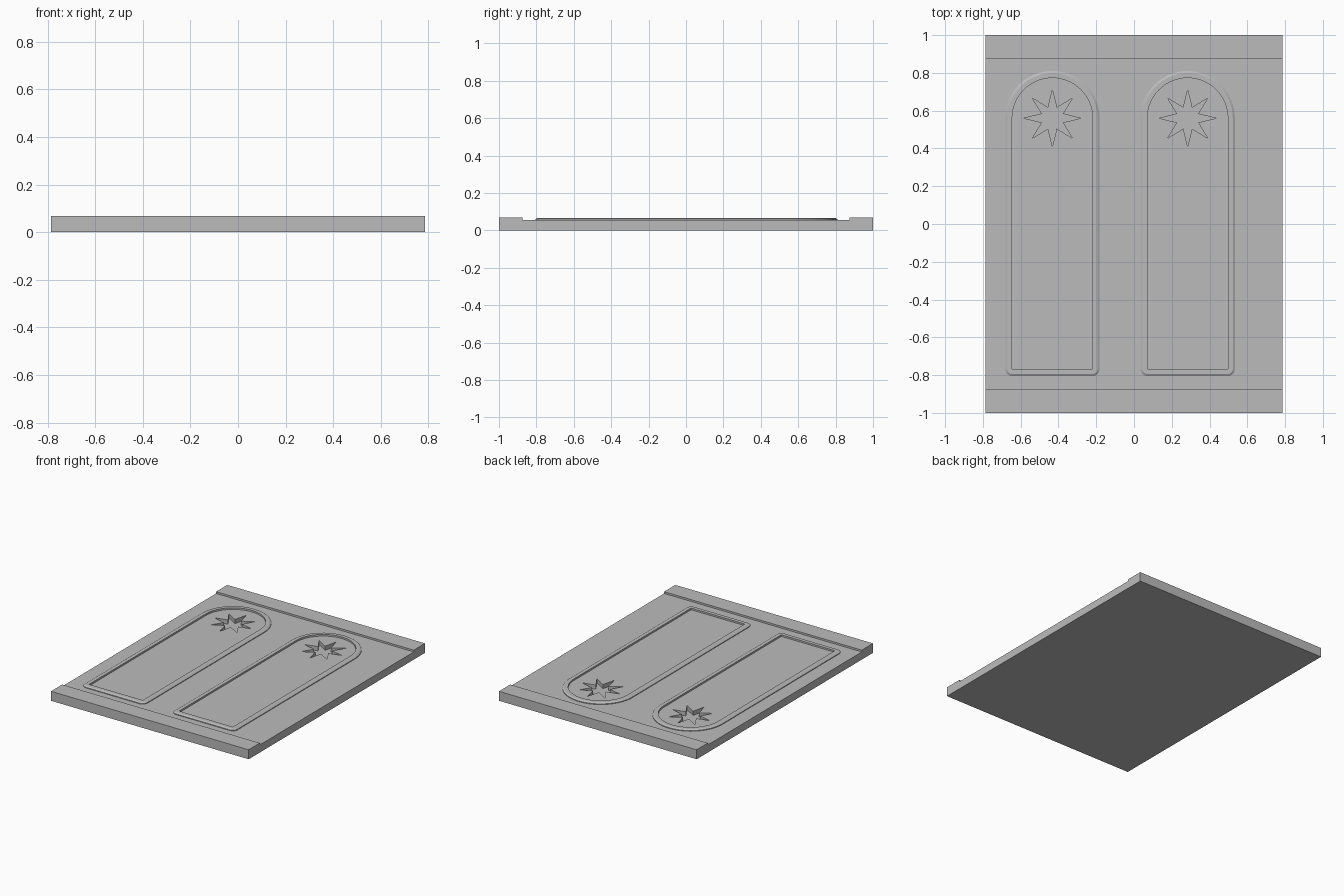
import bpy, bmesh, math
from math import pi, cos, sin

if "Cube" in bpy.data.objects:
    bpy.data.objects.remove(bpy.data.objects["Cube"])

HALF_W, TOP, FIELD = 0.785, 0.068, 0.055
POCKET_FLOOR = 0.025
PANEL_X = (-0.432, 0.284)
ARCH_Y, ARCH_R, BASE_Y = 0.56, 0.25, -0.805

stone = bpy.data.materials.new("plain grey")
stone.use_nodes = True
grey = (0.5, 0.5, 0.5, 1)
stone.diffuse_color = grey
stone.node_tree.nodes["Principled BSDF"].inputs["Base Color"].default_value = grey


def finish(bm, name):
    bmesh.ops.remove_doubles(bm, verts=bm.verts, dist=0.00005)
    bmesh.ops.recalc_face_normals(bm, faces=bm.faces)
    mesh = bpy.data.meshes.new(name)
    bm.to_mesh(mesh)
    bm.free()
    mesh.materials.append(stone)
    obj = bpy.data.objects.new(name, mesh)
    bpy.context.scene.collection.objects.link(obj)
    return obj


def prism(name, points, offset):
    bm = bmesh.new()
    face = bm.faces.new([bm.verts.new(p) for p in points])
    moved = bmesh.ops.extrude_face_region(bm, geom=[face])["geom"]
    verts = [v for v in moved if isinstance(v, bmesh.types.BMVert)]
    bmesh.ops.translate(bm, verts=verts, vec=offset)
    return finish(bm, name)


def arch_outline(cx, inset):
    """Round-headed outline whose lower corners sharpen towards the inside."""
    r = ARCH_R - inset
    pts = [(cx + r * cos(pi * i / 32), ARCH_Y + r * sin(pi * i / 32)) for i in range(33)]
    c = 0.037 - inset
    for side, start in ((-1, pi), (1, 1.5 * pi)):
        for i in range(7):
            a = start + pi / 2 * i / 6
            pts.append((cx + side * (r - c) + c * cos(a), BASE_Y + inset + c + c * sin(a)))
    return pts


def arch_frame(name, cx):
    """Raised moulding lofted through inset outlines."""
    profile = [(0, FIELD - 0.002), (0, 0.06), (0.011, TOP - 0.001),
               (0.037, TOP - 0.001), (0.037, FIELD - 0.002)]
    bm = bmesh.new()
    rings = [[bm.verts.new((x, y, z)) for x, y in arch_outline(cx, d)] for d, z in profile]
    for k, ring in enumerate(rings):
        nxt = rings[(k + 1) % len(rings)]
        for i in range(len(ring)):
            j = (i + 1) % len(ring)
            bm.faces.new((ring[i], ring[j], nxt[j], nxt[i]))
    return finish(bm, name)


# Slab with a raised strip at each end
half = [(1, 0), (1, TOP), (0.873, TOP), (0.873, FIELD)]
section = half + [(-y, z) for y, z in reversed(half)]
slab = prism("slab", [(-HALF_W, y, z) for y, z in section], (2 * HALF_W, 0, 0))

for side, cx in zip(("right", "left"), PANEL_X):
    arch_frame(side + "_arch_frame", cx)
    # Eight-pointed star pocket
    star = []
    for i in range(16):
        r = 0.06 if i % 2 else 0.15
        star.append((cx + r * cos(pi * i / 8), ARCH_Y + r * sin(pi * i / 8), POCKET_FLOOR))
    cutter = prism(side + "_star_cutter", star, (0, 0, 0.1))
    cutter.hide_render = True
    cutter.hide_set(True)
    cut = slab.modifiers.new(side + " star", 'BOOLEAN')
    cut.operation = 'DIFFERENCE'
    cut.solver = 'EXACT'
    cut.object = cutter
